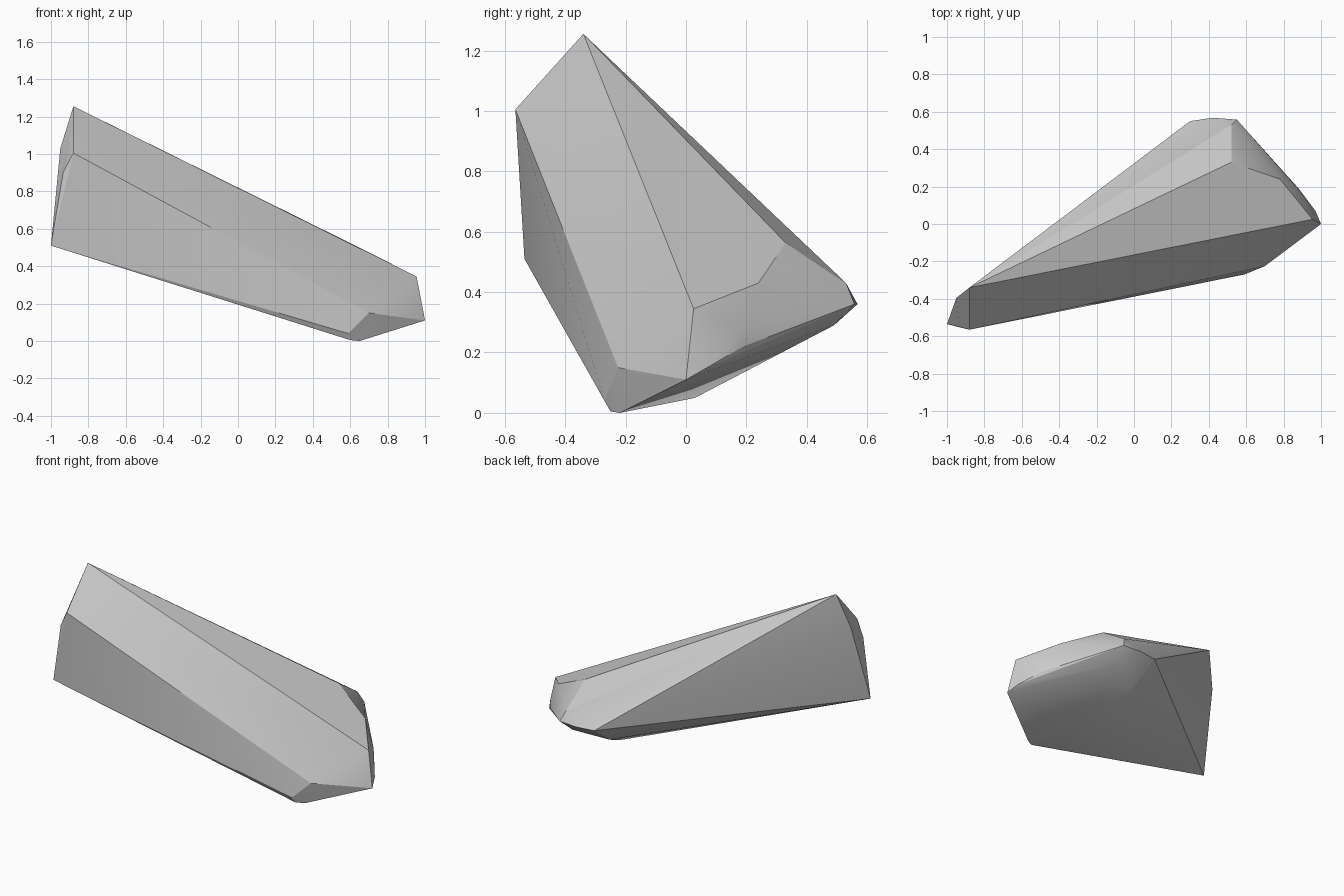
import bpy, bmesh
from math import radians

if "Cube" in bpy.data.objects:
    bpy.data.objects.remove(bpy.data.objects["Cube"])

# Corner points of the faceted stone, grouped by region
tall_end = [(-.88, -.34, 1.255), (-.88, -.565, 1.005), (-1, -.535, .51),
            (-.95, -.395, 1.03), (-.935, -.55, .90)]
front_foot = [(.59, -.27, .04), (.60, -.25, .005), (.65, -.22, 0),
              (.70, -.225, .15), (.477, .03, .05)]
right_tip = [(1, 0, .11), (.955, .025, .345), (.97, .07, .15),
             (.88, .185, .28), (.88, .19, .22), (.78, .24, .43)]
back_edge = [(.52, .33, .563), (.30, .55, .36), (.42, .568, .36),
             (.55, .558, .36), (.52, .53, .43), (.50, .49, .29),
             (.32, .355, .22)]

# Stone: convex solid stretched over the corners
bm = bmesh.new()
for p in tall_end + front_foot + right_tip + back_edge:
    bm.verts.new(p)
hull = bmesh.ops.convex_hull(bm, input=bm.verts[:])
loose = [v for v in bm.verts if not v.link_faces]
bmesh.ops.delete(bm, geom=loose, context='VERTS')
bmesh.ops.recalc_face_normals(bm, faces=bm.faces[:])
mesh = bpy.data.meshes.new("stone_shard")
bm.to_mesh(mesh)
bm.free()
stone = bpy.data.objects.new("stone_shard", mesh)
bpy.context.collection.objects.link(stone)

# Soft shading over shallow facets, crisp main ridges
bpy.context.view_layer.objects.active = stone
stone.select_set(True)
bpy.ops.object.shade_smooth_by_angle(angle=radians(20))
